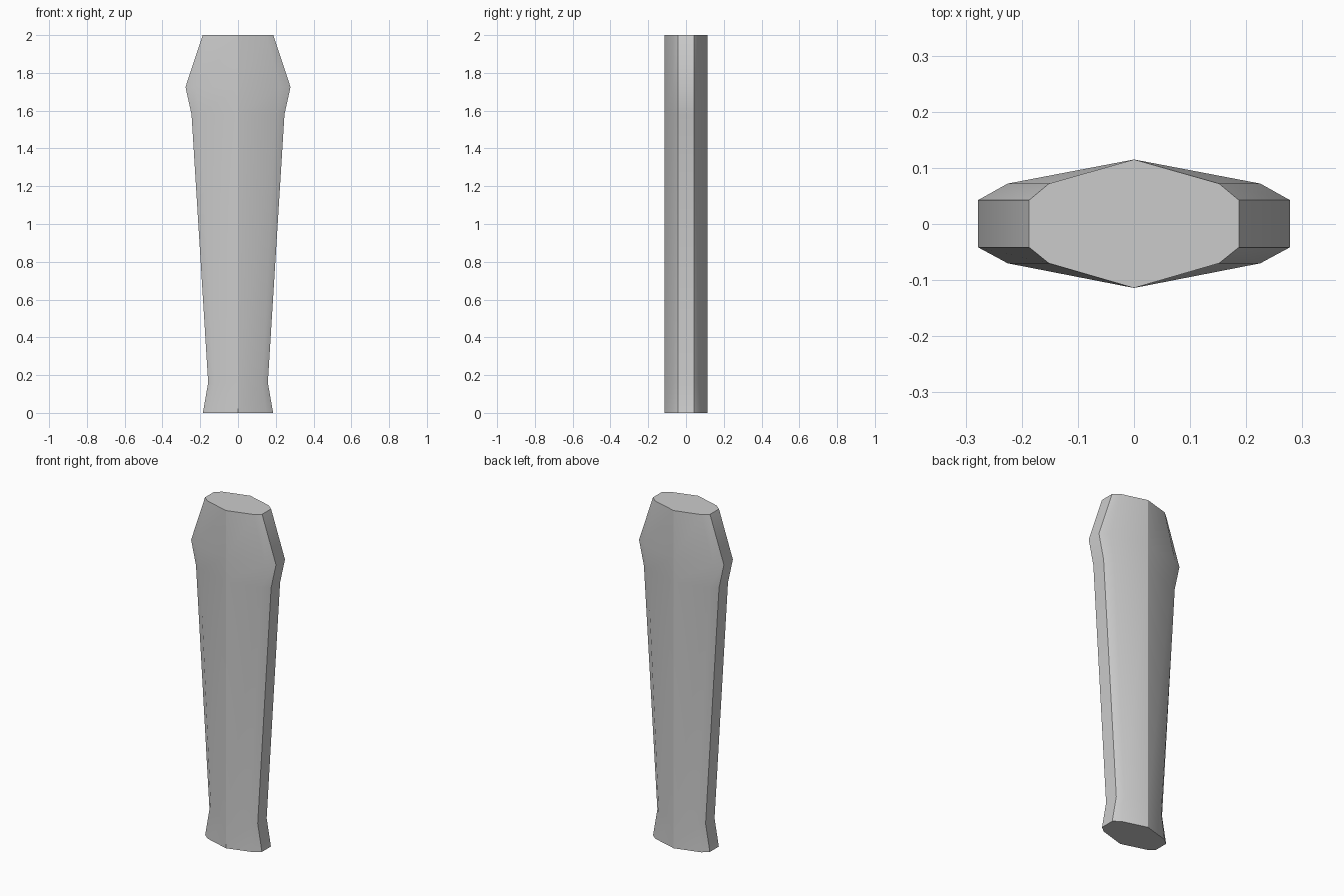
import bpy, bmesh

if "Cube" in bpy.data.objects:
    bpy.data.objects.remove(bpy.data.objects["Cube"])

# Outline of the handle: (height, half width)
LEVELS = [(0, 0.186), (0.16, 0.158), (1.58, 0.246), (1.725, 0.278), (2.0, 0.187)]
# Lens-shaped cross-section: (fraction of half width, depth), right half back to front
HALF = [(0, 0.115), (0.81, 0.072), (1, 0.0425), (1, -0.0415), (0.81, -0.07), (0, -0.114)]
SECTION = (HALF + [(-x, y) for x, y in HALF[-2:0:-1]])[::-1]  # counter-clockwise

bm = bmesh.new()
rings = [[bm.verts.new((x * w, y, z)) for x, y in SECTION] for z, w in LEVELS]
n = len(SECTION)

# Side walls
for lo, hi in zip(rings, rings[1:]):
    for i in range(n):
        j = (i + 1) % n
        bm.faces.new((lo[i], lo[j], hi[j], hi[i])).smooth = True

# Crease the centre ridges and the narrow side strips
for lo, hi in zip(rings, rings[1:]):
    for i, (x, y) in enumerate(SECTION):
        if x == 0 or abs(x) == 1:
            bm.edges.get((lo[i], hi[i])).smooth = False

# Flat end caps
for cap in (bm.faces.new(rings[0][::-1]), bm.faces.new(rings[-1])):
    for e in cap.edges:
        e.smooth = False

bmesh.ops.recalc_face_normals(bm, faces=bm.faces)
mesh = bpy.data.meshes.new("handle_grip")
bm.to_mesh(mesh)
bm.free()
bpy.context.collection.objects.link(bpy.data.objects.new("handle_grip", mesh))
